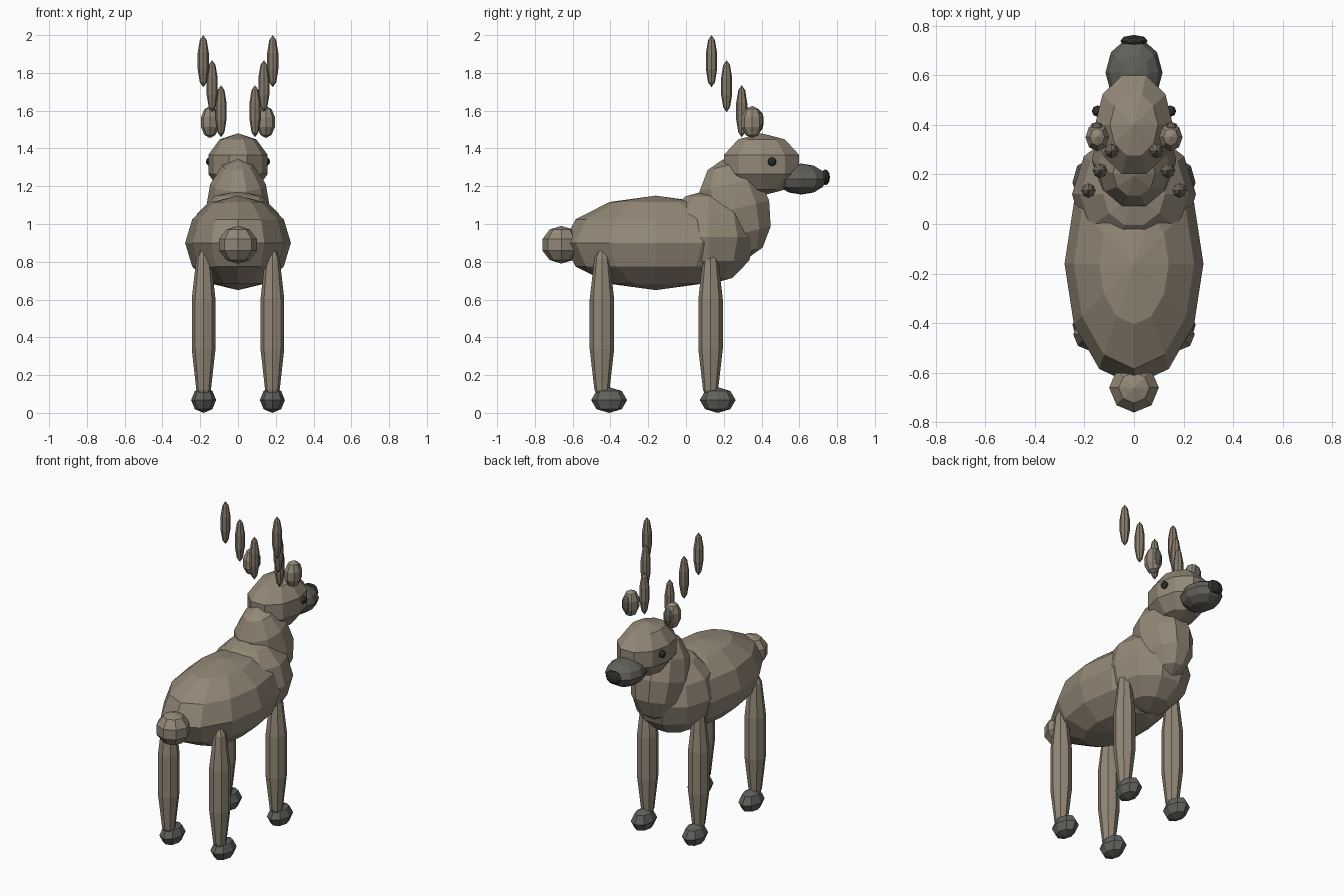
import bpy
import bmesh
from math import pi
from mathutils import Matrix

cube = bpy.data.objects.get("Cube")
if cube:
    bpy.data.objects.remove(cube, do_unlink=True)


def material(name, color):
    mat = bpy.data.materials.new(name)
    mat.use_nodes = True
    rgba = (*color, 1.0)
    mat.diffuse_color = rgba
    mat.node_tree.nodes["Principled BSDF"].inputs["Base Color"].default_value = rgba
    return mat


fur = material("fur", (0.29, 0.245, 0.185))
antler_mat = material("antler", (0.24, 0.20, 0.15))
muzzle_mat = material("muzzle", (0.12, 0.115, 0.10))
hoof_mat = material("hoof", (0.12, 0.12, 0.11))
dark = material("nose_and_eye", (0.03, 0.03, 0.028))


def ellipsoid(name, center, radii, segments, rings, mat, tilt=0.0):
    """Flat-shaded faceted ellipsoid with a vertex column on the +x side."""
    bm = bmesh.new()
    shape = Matrix.Diagonal((*radii, 1.0)) @ Matrix.Rotation(pi / 2, 4, "Z")
    bmesh.ops.create_uvsphere(bm, u_segments=segments, v_segments=rings,
                              radius=1.0, matrix=shape)
    mesh = bpy.data.meshes.new(name)
    bm.to_mesh(mesh)
    bm.free()
    mesh.materials.append(mat)
    obj = bpy.data.objects.new(name, mesh)
    obj.location = center
    obj.rotation_euler.x = tilt
    bpy.context.collection.objects.link(obj)
    return obj


def pair(name, center, *args):
    """One part on each side of the body."""
    x, y, z = center
    for side, sign in (("left", 1), ("right", -1)):
        ellipsoid(f"{side}_{name}", (sign * x, y, z), *args)


# Trunk, neck and tail
ellipsoid("body", (0, -0.16, 0.90), (0.28, 0.49, 0.25), 12, 6, fur)
ellipsoid("chest", (0, 0.12, 0.93), (0.25, 0.26, 0.25), 10, 6, fur)
ellipsoid("neck", (0, 0.26, 1.08), (0.17, 0.195, 0.27), 10, 6, fur, 0.24)
ellipsoid("tail", (0, -0.66, 0.89), (0.105, 0.105, 0.10), 8, 5, fur)

# Head
ellipsoid("head", (0, 0.40, 1.315), (0.165, 0.22, 0.165), 10, 5, fur)
ellipsoid("snout", (0, 0.61, 1.238), (0.115, 0.14, 0.082), 10, 6, muzzle_mat)
ellipsoid("nose", (0, 0.738, 1.247), (0.056, 0.024, 0.042), 8, 6, dark)
pair("eye", (0.147, 0.455, 1.33), (0.023, 0.023, 0.023), 8, 6, dark)

# Ears with darker inner cups
pair("ear", (0.148, 0.35, 1.54), (0.05, 0.06, 0.085), 8, 5, fur)
pair("inner_ear", (0.15, 0.39, 1.545), (0.03, 0.022, 0.055), 8, 5, muzzle_mat)

# Antlers made of floating spindles that step up, out and back
for i in range(3):
    pair(f"antler_tine_{i + 1}",
         (0.09 + 0.047 * i, 0.295 - 0.08 * i, 1.597 + 0.1325 * i),
         (0.031, 0.031, 0.138), 8, 5, antler_mat)

# Legs and hooves
for end, y in (("front", 0.13), ("hind", -0.445)):
    pair(f"{end}_leg", (0.182, y, 0.47), (0.066, 0.068, 0.43), 8, 5, fur)
    pair(f"{end}_hoof", (0.182, y + 0.038, 0.068), (0.066, 0.095, 0.068), 8, 4, hoof_mat)
